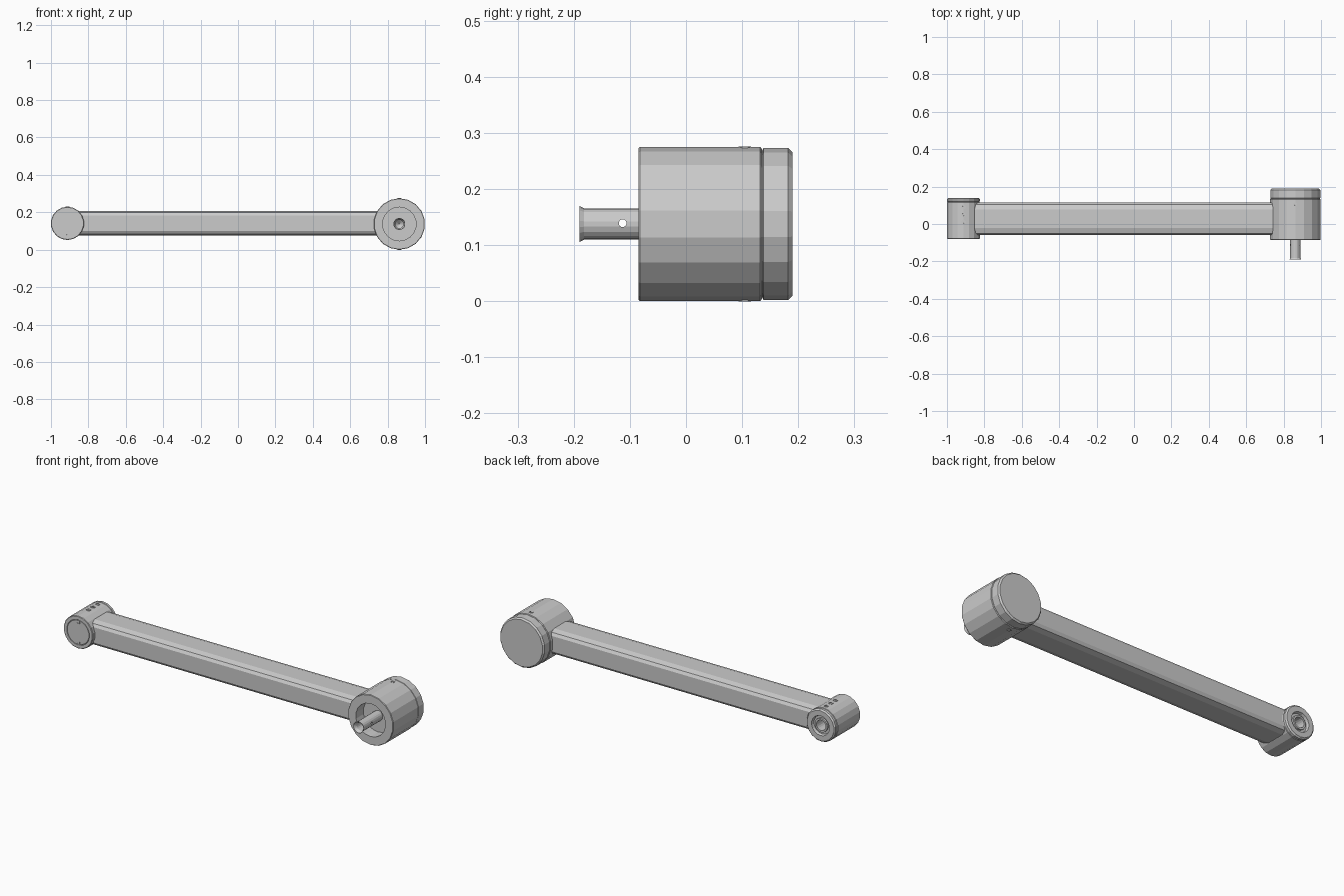
import bpy, bmesh, math
from mathutils import Vector

if "Cube" in bpy.data.objects:
    bpy.data.objects.remove(bpy.data.objects["Cube"])

X, Y, Z = Vector((1, 0, 0)), Vector((0, 1, 0)), Vector((0, 0, 1))
ZC = 0.1375                      # height of the arm's centre line
BIG, SMALL = 0.8625, -0.912      # x of the two pivots

grey = bpy.data.materials.new("metal_grey")
grey.diffuse_color = (0.6, 0.6, 0.6, 1)
grey.use_nodes = True
grey.node_tree.nodes["Principled BSDF"].inputs["Base Color"].default_value = grey.diffuse_color


def finish(name, bm):
    bmesh.ops.recalc_face_normals(bm, faces=bm.faces)
    me = bpy.data.meshes.new(name)
    bm.to_mesh(me)
    bm.free()
    me.materials.append(grey)
    ob = bpy.data.objects.new(name, me)
    bpy.context.collection.objects.link(ob)
    return ob


def lathe(name, profile, centre, axis=Y, n=18):
    """Turn (radius, distance along axis) points; radius 0 closes an end."""
    u, w = {0: (Y, Z), 1: (X, Z), 2: (X, Y)}[max(range(3), key=lambda i: abs(axis[i]))]
    bm = bmesh.new()
    rings = []
    for r, t in profile:
        if r == 0:
            rings.append([bm.verts.new(centre + axis * t)] * n)
            continue
        ring = []
        for k in range(n):
            a = math.tau * (k + 0.5) / n
            ring.append(bm.verts.new(centre + axis * t + (u * math.cos(a) + w * math.sin(a)) * r))
        rings.append(ring)
    for a, b in zip(rings, rings[1:]):
        for k in range(n):
            j = (k + 1) % n
            bm.faces.new(dict.fromkeys((a[k], a[j], b[j], b[k])))
    return finish(name, bm)


def screw(name, centre, axis, r=0.011):
    """Low socket screw head with a hexagonal pocket."""
    lathe(name, [(0, -0.01), (r, -0.01), (r, 0.002), (r * 0.6, 0.002),
                 (r * 0.5, -0.005), (0, -0.005)], centre, axis, 6)


# Beam: rounded rectangular tube section
section = [(0.0875, 0.042), (0.078, 0.057), (0.05, 0.066)]
section += [(-y, z) for y, z in reversed(section)]
section += [(-y, -z) for y, z in section]
bm = bmesh.new()
ends = [[bm.verts.new((x, 0.0275 + y, 0.141 + z)) for y, z in section] for x in (-0.866, 0.755)]
for k in range(len(section)):
    j = (k + 1) % len(section)
    bm.faces.new((ends[0][k], ends[0][j], ends[1][j], ends[1][k]))
for e in ends:
    bm.faces.new(e)
finish("arm_beam", bm)

# Large motor housing, open at the front, and its back cap
big = Vector((BIG, 0, ZC))
lathe("motor_housing", [(0, -0.02), (0.09, -0.02), (0.09, -0.085), (0.135, -0.085),
                        (0.1375, -0.082), (0.1375, 0.132), (0.134, 0.135), (0, 0.135)], big)
lathe("motor_cap", [(0, 0.13), (0.131, 0.13), (0.131, 0.136), (0.1355, 0.138),
                    (0.1355, 0.182), (0.128, 0.19), (0, 0.19)], big)
for a in (0, 120, 240):
    a = math.radians(a)
    screw("cap_screw", big + Vector((math.cos(a) * 0.118, 0.188, math.sin(a) * 0.118)), Y, 0.009)
for s in (1, -1):
    screw("housing_screw", Vector((BIG, 0.105, ZC + s * 0.1365)), Z * s)

# Hollow output shaft with flared tip and cross hole
shaft = lathe("output_shaft", [(0, -0.08), (0.022, -0.1), (0.022, -0.175), (0.03, -0.19),
                               (0.032, -0.19), (0.028, -0.182), (0.028, -0.01), (0, -0.01)], big)
cutter = lathe("cross_hole_cutter", [(0, -0.1), (0.007, -0.1), (0.007, 0.1), (0, 0.1)],
               Vector((BIG, -0.113, ZC + 0.0015)), X, 12)
cutter.hide_render = True
cut = shaft.modifiers.new("cross_hole", 'BOOLEAN')
cut.object, cut.operation, cut.solver = cutter, 'DIFFERENCE', 'EXACT'
bpy.context.view_layer.objects.active = shaft
bpy.ops.object.modifier_apply(modifier="cross_hole")
bpy.data.objects.remove(cutter)

# Small joint housing: grooved front plate, back rim with a bearing pocket
small = Vector((SMALL, 0, 0.141))
lathe("joint_housing", [(0, -0.08), (0.066, -0.08), (0.066, -0.073), (0.069, -0.073),
                        (0.069, -0.08), (0.086, -0.08), (0.089, -0.077), (0.089, 0.115),
                        (0.086, 0.117), (0.086, 0.12), (0.089, 0.122), (0.089, 0.133),
                        (0.082, 0.14), (0.054, 0.14), (0.05, 0.125), (0.038, 0.125),
                        (0.038, 0.135), (0.028, 0.135), (0.028, 0.0), (0, 0.0)], small)
for s in (1, -1):
    screw("plate_screw", small + Vector((0, -0.079, s * 0.056)), -Y, 0.012)
for y in (0.01, 0.05, 0.09):
    screw("joint_screw", small + Vector((0, y, 0.0885)), Z, 0.012)
